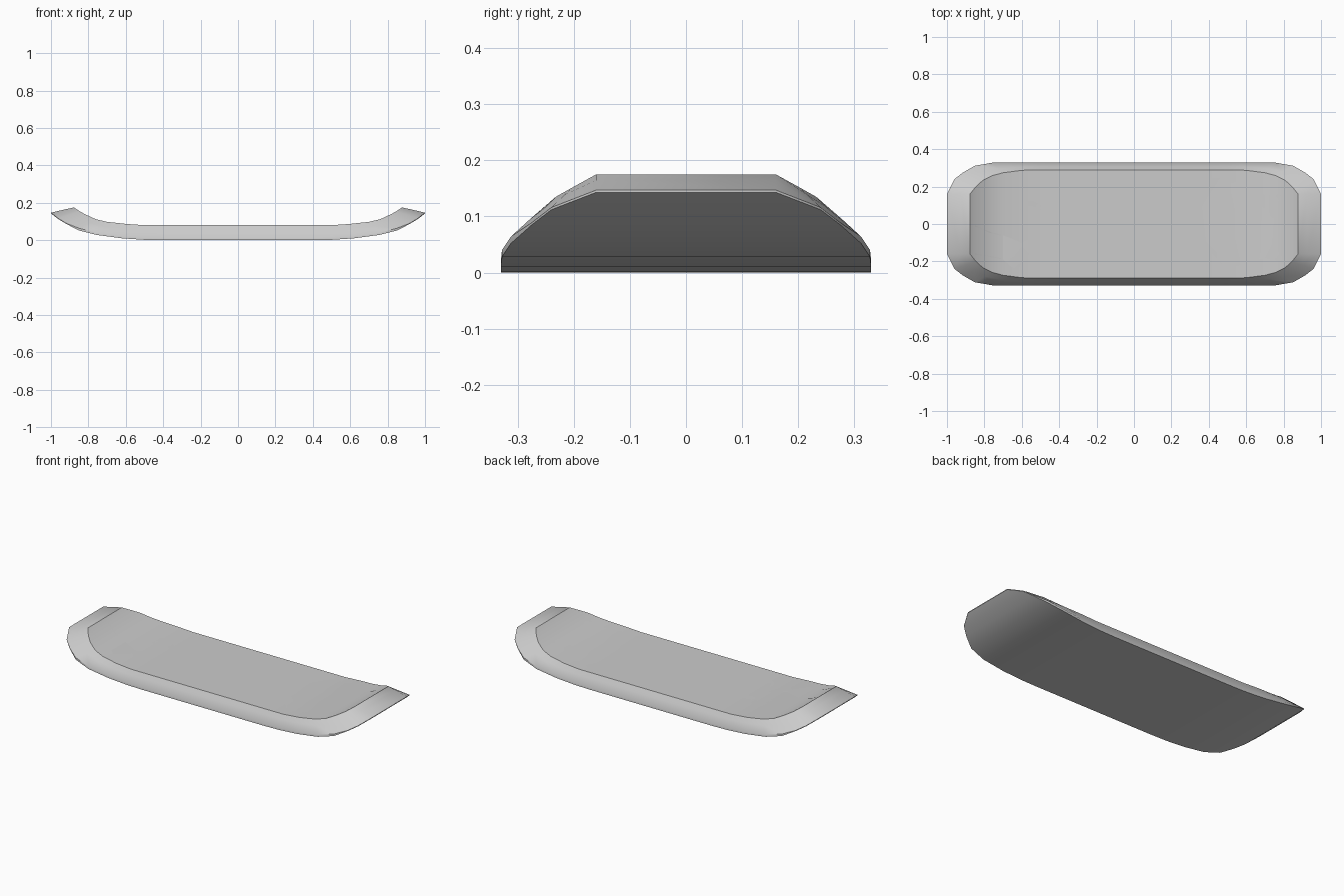
import bpy, bmesh, math

if "Cube" in bpy.data.objects:
    bpy.data.objects.remove(bpy.data.objects["Cube"])

# half-length stations: bottom (x, z, half width), top (x, z, half width)
STATIONS = [
    ((0.50, 0.002, 0.33), (0.50, 0.080, 0.290)),
    ((0.62, 0.010, 0.33), (0.60, 0.087, 0.287)),
    ((0.755, 0.028, 0.328), (0.70, 0.098, 0.274)),
    ((0.85, 0.052, 0.312), (0.76, 0.112, 0.258)),
    ((0.915, 0.085, 0.275), (0.81, 0.135, 0.232)),
    ((0.96, 0.112, 0.240), (0.845, 0.153, 0.200)),
    ((1.00, 0.143, 0.160), (0.877, 0.175, 0.160)),
]
MID = [((x, 0.0, 0.33), (x, 0.08, 0.29)) for x in (0.4, 0.2, 0.0)]


def top_z(x):
    """Height of the deck top at x."""
    pts = [(0, 0.08), (0.4, 0.08)] + [(t[0], t[1]) for _, t in STATIONS]
    x = abs(x)
    for (xa, za), (xb, zb) in zip(pts, pts[1:]):
        if x <= xb:
            return za + (zb - za) * (x - xa) / (xb - xa)
    return pts[-1][1]


def finish(bm, name, angle):
    bmesh.ops.recalc_face_normals(bm, faces=bm.faces)
    me = bpy.data.meshes.new(name)
    bm.to_mesh(me)
    bm.free()
    ob = bpy.data.objects.new(name, me)
    bpy.context.collection.objects.link(ob)
    bpy.ops.object.select_all(action='DESELECT')
    ob.select_set(True)
    bpy.context.view_layer.objects.active = ob
    bpy.ops.object.shade_smooth_by_angle(angle=math.radians(angle))
    return ob


# deck: lofted sections, thin lip and sloped rim, upturned ends
def deck():
    half = MID[::-1] + STATIONS
    half = half[:1] + MID[1::-1] + STATIONS
    rows = [(-1, s) for s in half[:0:-1]] + [(1, s) for s in half]
    bm = bmesh.new()
    rings = []
    for sx, ((xb, zb, wb), (xt, zt, wt)) in rows:
        lip = 0.012 if xb < 0.9 else 0.004
        xm, zm, wm = xb + (xt - xb) * .6, zb + lip + (zt - zb - lip) * .62, wb + (wt - wb) * .6
        side = [(xb, wb, zb), (xb, wb, zb + lip), (xm, wm, zm), (xt, wt, zt)]
        ring = side + [(x, -y, z) for x, y, z in reversed(side)]
        rings.append([bm.verts.new((sx * x, y, z)) for x, y, z in ring])
    for a, b in zip(rings, rings[1:]):
        for i in range(8):
            j = (i + 1) % 8
            bm.faces.new((a[i], a[j], b[j], b[i]))
    for r in (rings[0], rings[-1]):
        for i in range(3):
            bm.faces.new((r[i], r[i + 1], r[6 - i], r[7 - i]))
    return finish(bm, "deck", 40)


# flat ornament draped over the deck top
def drape(bm, name):
    bmesh.ops.triangulate(bm, faces=bm.faces[:])
    for _, (x, _, _) in STATIONS:
        for s in (-1, 1):
            bmesh.ops.bisect_plane(bm, geom=bm.verts[:] + bm.edges[:] + bm.faces[:],
                                   plane_co=(s * x, 0, 0), plane_no=(1, 0, 0))
    for v in bm.verts:
        v.co.z = top_z(v.co.x) + 0.002
    ob = finish(bm, name, 30)
    if ob.data.polygons[0].normal.z < 0:
        ob.data.flip_normals()
    return ob


def plate(name, outline):
    bm = bmesh.new()
    bm.faces.new([bm.verts.new((x, y, 0)) for x, y in outline])
    drape(bm, name)


def stroke(name, path, w0, w1):
    bm = bmesh.new()
    pairs = []
    n = len(path) - 1
    for i, (x, y) in enumerate(path):
        a, b = path[max(i - 1, 0)], path[min(i + 1, n)]
        dx, dy = b[0] - a[0], b[1] - a[1]
        k = (w0 + (w1 - w0) * i / n) / 2 / math.hypot(dx, dy)
        pairs.append((bm.verts.new((x - dy * k, y + dx * k, 0)),
                      bm.verts.new((x + dy * k, y - dx * k, 0))))
    for (a, b), (c, d) in zip(pairs, pairs[1:]):
        bm.faces.new((a, b, d, c))
    drape(bm, name)


def spiral(cx, cy, r0, r1, a0, a1, n):
    out = []
    for i in range(n + 1):
        t = i / n
        a, r = math.radians(a0 + (a1 - a0) * t), r0 + (r1 - r0) * t
        out.append((cx + r * math.cos(a), cy + r * math.sin(a)))
    return out


deck()

# scrollwork: large spiral, hooked tendrils and connecting stems
stroke("large_spiral", spiral(-0.16, -0.06, 0.16, 0.02, 90, 650, 28), 0.05, 0.008)
stroke("lower_hook", [(-0.30, 0.02), (-0.38, -0.01)] +
       spiral(-0.44, -0.12, 0.07, 0.03, 50, -190, 10), 0.04, 0.012)
stroke("upper_hook", [(-0.30, 0.05), (-0.40, 0.07), (-0.48, 0.06)] +
       spiral(-0.56, 0.06, 0.06, 0.025, 20, 260, 10), 0.04, 0.012)
stroke("right_tendril", [(-0.16, 0.10), (-0.06, 0.10), (0.02, 0.06)] +
       spiral(0.07, 0.11, 0.06, 0.03, -100, 80, 8), 0.04, 0.010)
stroke("right_stem", [(-0.02, -0.10), (0.06, -0.08), (0.14, -0.05), (0.24, -0.01), (0.36, 0.0)], 0.03, 0.10)

# jagged emblem at the right end
plate("jagged_emblem", [
    (0.33, 0.22), (0.45, 0.25), (0.53, 0.22), (0.62, 0.23), (0.70, 0.15), (0.80, 0.16),
    (0.72, 0.05), (0.75, 0.03), (0.74, -0.10), (0.81, -0.21), (0.70, -0.18), (0.60, -0.22),
    (0.48, -0.23), (0.43, -0.17), (0.36, -0.10), (0.30, -0.03), (0.34, 0.08)])

# leaf and two fine lines at the left end
plate("left_leaf", [(-0.70, -0.06), (-0.60, -0.10), (-0.50, -0.06), (-0.56, -0.16), (-0.63, -0.25), (-0.70, -0.19)])
stroke("left_line_upper", [(-0.85, -0.01), (-0.77, -0.045), (-0.71, -0.06)], 0.006, 0.006)
stroke("left_line_lower", [(-0.85, -0.16), (-0.71, -0.185)], 0.006, 0.006)
